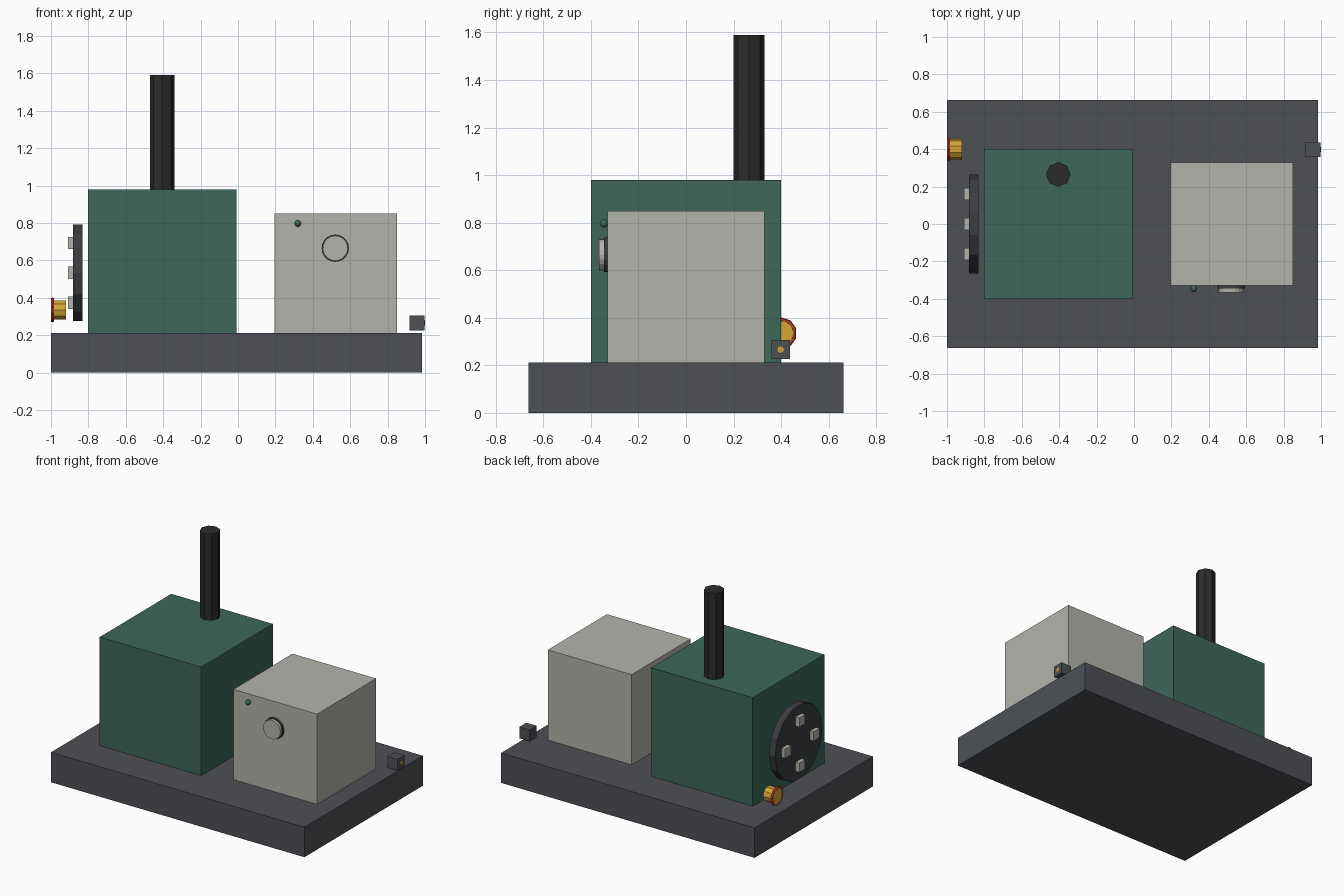
import bpy
import math

if "Cube" in bpy.data.objects:
    bpy.data.objects.remove(bpy.data.objects["Cube"])


def material(name, r, g, b):
    """Flat colour given as 0-255 display values, stored as linear."""
    m = bpy.data.materials.new(name)
    lin = [((c / 255 + 0.055) / 1.055) ** 2.4 for c in (r, g, b)]
    m.diffuse_color = (*lin, 1)
    m.use_nodes = True
    m.node_tree.nodes["Principled BSDF"].inputs["Base Color"].default_value = m.diffuse_color
    return m


SLATE = material("slate_grey", 77, 80, 85)
GREEN = material("machine_green", 61, 103, 90)
PALE = material("pale_grey", 180, 180, 172)
BLACK = material("soot_black", 44, 43, 43)
DARK = material("dark_iron", 58, 60, 64)
YELLOW = material("brass_yellow", 214, 166, 52)
RED = material("valve_red", 196, 68, 48)


def finish(name, mat):
    ob = bpy.context.object
    ob.name = name
    ob.data.materials.append(mat)
    return ob


def box(name, mat, x, y, z):
    """Box from (min, max) pairs on each axis."""
    pairs = (x, y, z)
    bpy.ops.mesh.primitive_cube_add(size=1, location=[(a + b) / 2 for a, b in pairs])
    ob = finish(name, mat)
    for v in ob.data.vertices:
        for i, (a, b) in enumerate(pairs):
            v.co[i] *= b - a
    return ob


TURN = {"x": (0, math.pi / 2, 0), "y": (math.pi / 2, 0, 0), "z": (0, 0, 0)}


def cylinder(name, mat, axis, centre, radius, length, sides):
    bpy.ops.mesh.primitive_cylinder_add(vertices=sides, radius=radius, depth=length,
                                        location=centre, rotation=TURN[axis])
    return finish(name, mat)


# Base slab and the two housings
box("base_slab", SLATE, (-1, 0.983), (-0.662, 0.662), (0, 0.212))
box("engine_housing", GREEN, (-0.802, -0.008), (-0.4, 0.4), (0.212, 0.98))
box("generator_housing", PALE, (0.195, 0.85), (-0.33, 0.33), (0.212, 0.85))

# Exhaust stack
cylinder("exhaust_stack", BLACK, "z", (-0.405, 0.265, 1.28), 0.066, 0.62, 8)

# Flywheel with four square bolts
WHEEL_Z = 0.533
cylinder("flywheel", DARK, "x", (-0.857, 0, WHEEL_Z), 0.265, 0.05, 14)
for i in range(4):
    a = i * math.pi / 2
    y, z = 0.16 * math.cos(a), WHEEL_Z + 0.16 * math.sin(a)
    box("flywheel_bolt", PALE, (-0.91, -0.88), (y - 0.033, y + 0.033), (z - 0.033, z + 0.033))

# Fuel valve: brass body with a red ring on its outer end
cylinder("valve_body", YELLOW, "x", (-0.959, 0.4, 0.335), 0.054, 0.078, 10)
bpy.ops.mesh.primitive_torus_add(major_segments=10, minor_segments=6, major_radius=0.058,
                                 minor_radius=0.009, location=(-0.991, 0.4, 0.335),
                                 rotation=TURN["x"])
finish("valve_ring", RED)

# Gauge and indicator lamp on the generator front
cylinder("gauge_rim", DARK, "y", (0.52, -0.337, 0.665), 0.073, 0.016, 20)
cylinder("gauge_face", PALE, "y", (0.52, -0.353, 0.665), 0.067, 0.024, 20)
bpy.ops.mesh.primitive_uv_sphere_add(segments=10, ring_count=6, radius=0.018,
                                     location=(0.32, -0.345, 0.797))
finish("indicator_lamp", GREEN)

# Outlet block with a small brass contact
box("outlet_block", SLATE, (0.918, 0.998), (0.359, 0.437), (0.226, 0.306))
cylinder("outlet_contact", YELLOW, "x", (0.998, 0.398, 0.266), 0.014, 0.004, 8)
